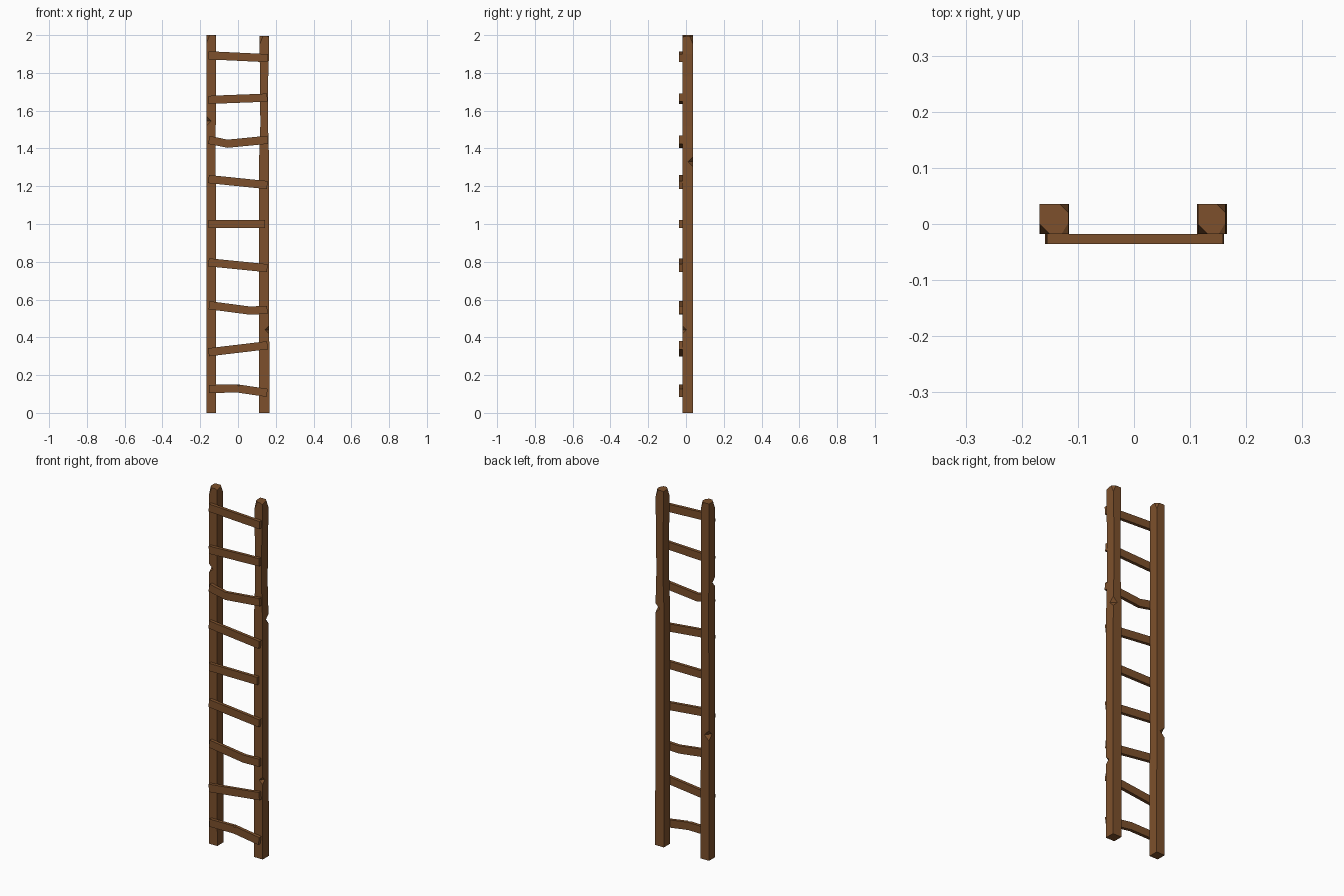
import bpy, bmesh
from mathutils import Vector

if "Cube" in bpy.data.objects:
    bpy.data.objects.remove(bpy.data.objects["Cube"])

wood = bpy.data.materials.new("brown wood")
wood.diffuse_color = (0.205, 0.081, 0.025, 1)
wood.use_nodes = True
wood.node_tree.nodes["Principled BSDF"].inputs["Base Color"].default_value = wood.diffuse_color


def finish(bm, name):
    bmesh.ops.recalc_face_normals(bm, faces=bm.faces)
    me = bpy.data.meshes.new(name)
    bm.to_mesh(me)
    bm.free()
    ob = bpy.data.objects.new(name, me)
    bpy.context.collection.objects.link(ob)
    me.materials.append(wood)
    return ob


def loft(rings):
    """Four-sided bar through a list of rectangular rings."""
    bm = bmesh.new()
    vs = [[bm.verts.new(p) for p in r] for r in rings]
    for a, b in zip(vs, vs[1:]):
        for i in range(4):
            j = (i + 1) % 4
            bm.faces.new((a[i], a[j], b[j], b[i]))
    bm.faces.new(vs[0])
    bm.faces.new(vs[-1])
    bmesh.ops.recalc_face_normals(bm, faces=bm.faces)
    return bm


def shave(bm, point, normal):
    """Cut a worn corner off with a plane and close the hole."""
    geom = bm.verts[:] + bm.edges[:] + bm.faces[:]
    bmesh.ops.bisect_plane(bm, geom=geom, plane_co=point,
                           plane_no=Vector(normal).normalized(), clear_outer=True)
    bmesh.ops.holes_fill(bm, edges=[e for e in bm.edges if e.is_boundary], sides=0)


def nick(ob, centre, r):
    """Carve a diamond-shaped chip out of an edge."""
    bm = bmesh.new()
    bmesh.ops.create_uvsphere(bm, u_segments=4, v_segments=2, radius=r)
    bmesh.ops.translate(bm, verts=bm.verts, vec=centre)
    cutter = finish(bm, "chip_cutter")
    cutter.hide_render = True
    mod = ob.modifiers.new("chip", 'BOOLEAN')
    mod.operation = 'DIFFERENCE'
    mod.solver = 'EXACT'
    mod.object = cutter
    bpy.context.view_layer.objects.active = ob
    bpy.ops.object.modifier_apply(modifier=mod.name)
    bpy.data.objects.remove(cutter)


# Side posts: (z, x min, x max, y min, y max) sections
FRONT, BACK = -0.018, 0.036
posts = {
    "left_post": [(0, -0.168, -0.116, FRONT, BACK), (1.4, -0.166, -0.118, FRONT, BACK),
                  (2.0, -0.168, -0.117, FRONT, BACK)],
    "right_post": [(0, 0.112, 0.166, FRONT, BACK), (1.35, 0.112, 0.164, FRONT, BACK),
                   (1.52, 0.118, 0.159, FRONT, BACK), (1.78, 0.117, 0.160, FRONT, BACK),
                   (1.9, 0.114, 0.164, FRONT, BACK), (1.995, 0.114, 0.163, FRONT, BACK)],
}
objs = {}
for name, secs in posts.items():
    bm = loft([[(a, c, z), (b, c, z), (b, d, z), (a, d, z)] for z, a, b, c, d in secs])
    z, a, b, c, d = secs[-1]
    # worn top corners, front-left and back-right
    shave(bm, (a + 0.018, c, z), (-1, -1, 0.4))
    shave(bm, (b - 0.016, d, z), (1, 1, 0.4))
    shave(bm, (b, c, z - 0.006), (0.5, -0.3, 1))
    objs[name] = finish(bm, name)

# Chips along the post edges
nick(objs["left_post"], (-0.166, FRONT, 1.545), 0.024)
nick(objs["left_post"], (-0.167, BACK, 0.70), 0.028)
nick(objs["right_post"], (0.165, FRONT, 0.44), 0.021)
nick(objs["right_post"], (0.164, BACK, 1.33), 0.026)

# Rungs: centre line points (x, z) from left to right, lowest first
rungs = [
    [(-0.153, 0.127), (0.0, 0.129), (0.154, 0.106)],
    [(-0.156, 0.321), (0.156, 0.358)],
    [(-0.153, 0.570), (0.06, 0.542), (0.155, 0.545)],
    [(-0.156, 0.797), (0.155, 0.766)],
    [(-0.156, 1.0), (0.144, 1.0)],
    [(-0.156, 1.238), (0.155, 1.206)],
    [(-0.154, 1.445), (-0.055, 1.425), (0.158, 1.446)],
    [(-0.156, 1.657), (0.155, 1.669)],
    [(-0.156, 1.893), (0.158, 1.878)],
]
H = 0.0215
for n, pts in enumerate(rungs, 1):
    pts = [Vector(p) for p in pts]
    rings = []
    for i, p in enumerate(pts):
        t = (pts[min(i + 1, len(pts) - 1)] - pts[max(i - 1, 0)]).normalized()
        up = Vector((-t.y, t.x)) * H
        lo, hi = p - up, p + up
        rings.append([(lo.x, -0.036, lo.y), (hi.x, -0.036, hi.y),
                      (hi.x, FRONT, hi.y), (lo.x, FRONT, lo.y)])
    ob = finish(loft(rings), f"rung_{n}")
    if n == 1:
        nick(ob, (0.004, -0.036, 0.151), 0.010)
